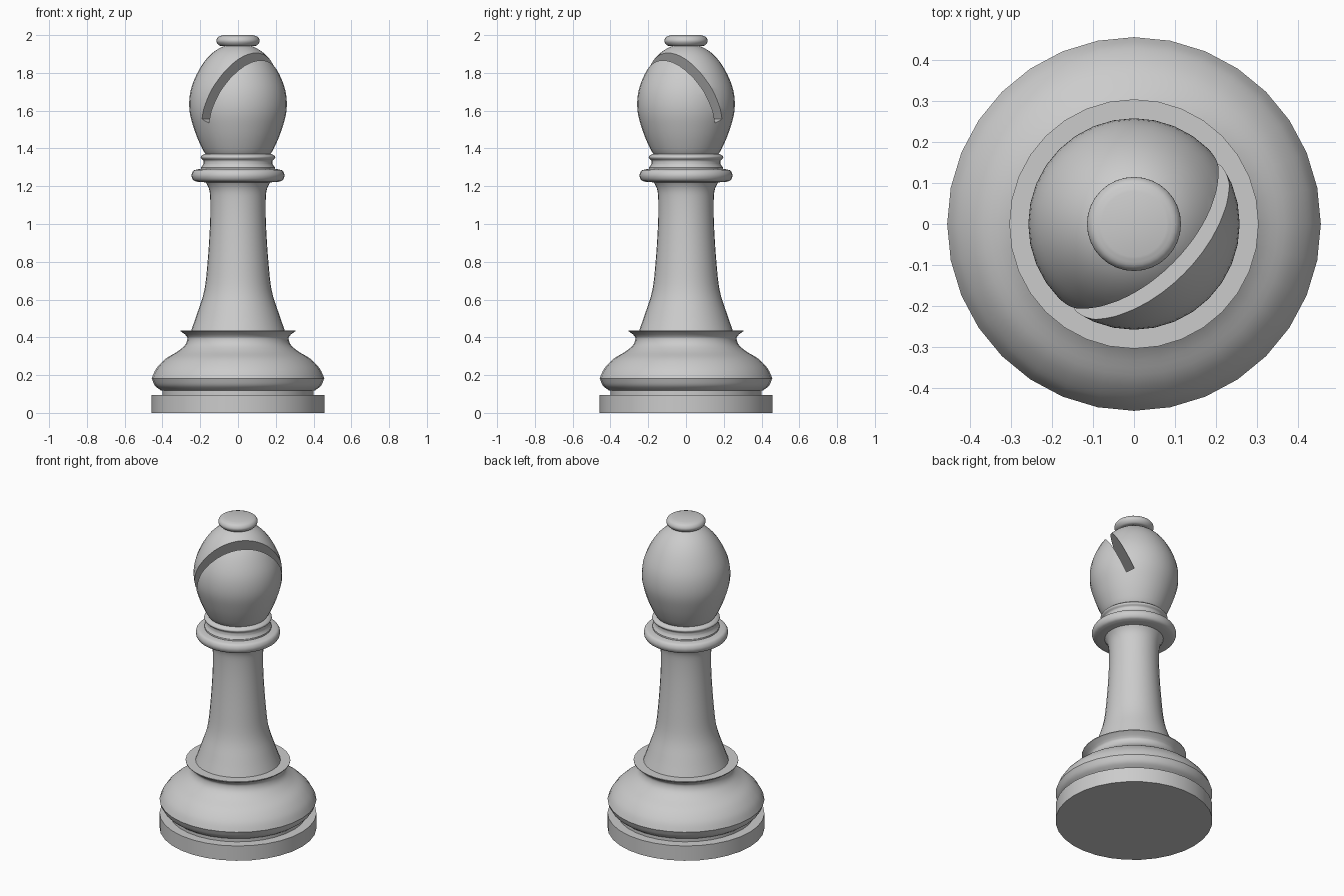
import bpy, bmesh, math
from mathutils import Matrix, Vector

SIDES = 32

cube = bpy.data.objects.get("Cube")
if cube:
    bpy.data.objects.remove(cube, do_unlink=True)

grey = bpy.data.materials.new("light_grey")
grey.use_nodes = True
colour = (0.6, 0.6, 0.6, 1)
grey.diffuse_color = colour
grey.node_tree.nodes["Principled BSDF"].inputs["Base Color"].default_value = colour


def smooth(points, steps=4):
    """Pass a flowing curve through (radius, height) points."""
    pts = [Vector(p) for p in points]
    pts = [2 * pts[0] - pts[1]] + pts + [2 * pts[-1] - pts[-2]]
    out = []
    for a, b, c, d in zip(pts, pts[1:], pts[2:], pts[3:]):
        for i in range(steps):
            t = i / steps
            out.append((b * 2 + (c - a) * t + (a * 2 - b * 5 + c * 4 - d) * t ** 2
                        + (b * 3 - a - c * 3 + d) * t ** 3) / 2)
    return [tuple(p) for p in out + [pts[-2]]]


def add_object(name, bm):
    bmesh.ops.recalc_face_normals(bm, faces=bm.faces)
    mesh = bpy.data.meshes.new(name)
    bm.to_mesh(mesh)
    bm.free()
    mesh.materials.append(grey)
    obj = bpy.data.objects.new(name, mesh)
    bpy.context.collection.objects.link(obj)
    return obj


def select(obj):
    bpy.ops.object.select_all(action='DESELECT')
    obj.select_set(True)
    bpy.context.view_layer.objects.active = obj


def turn(name, profile):
    """Lathe a profile around z and cap both ends."""
    bm = bmesh.new()
    rings = [[bm.verts.new((r * math.cos(a), r * math.sin(a), z))
              for a in (math.tau * i / SIDES for i in range(SIDES))]
             for r, z in profile]
    for low, high in zip(rings, rings[1:]):
        for i in range(SIDES):
            j = (i + 1) % SIDES
            bm.faces.new((low[i], low[j], high[j], high[i]))
    bm.faces.new(rings[0])
    bm.faces.new(rings[-1])
    return add_object(name, bm)


# Foot: plain disc, narrow step, bulging skirt with a flat rim
base = turn("base_disc", [(.457, 0), (.457, .095)])
step = turn("base_step", [(.4, .09), (.4, .125)])
skirt = turn("base_skirt", [(.4, .118)] + smooth([(.41, .12), (.44, .145), (.457, .183)])
             + smooth([(.457, .185), (.432, .235), (.385, .285), (.32, .325), (.28, .36),
                       (.268, .395), (.28, .415)])[1:] + [(.305, .433), (.305, .437)])

# Stem flares at the bottom and under the collar
stem = turn("stem", smooth([(.25, .43), (.215, .53), (.178, .65), (.16, .81), (.148, 1),
                            (.147, 1.13), (.155, 1.19), (.18, 1.235)]))

# Collar: thick rounded ring, then a thin beaded ring
collar = turn("collar", [(.15, 1.22)] + smooth([(.21, 1.222), (.236, 1.232), (.246, 1.257),
                                                (.236, 1.282), (.21, 1.29)]) + [(.15, 1.29)])
bead = turn("collar_bead", [(.195, 1.285), (.195, 1.3)]
            + smooth([(.184, 1.315), (.183, 1.335), (.195, 1.347), (.196, 1.358), (.18, 1.37)]))

# Egg-shaped head
head = turn("head", smooth([(.165, 1.36), (.19, 1.4), (.228, 1.49), (.257, 1.6), (.25, 1.71),
                            (.207, 1.815), (.15, 1.892), (.085, 1.937), (.02, 1.952)]))

# Slanted slot cut across the head
floor, along = Vector((0, 1.545)), Vector((.16, .355)).normalized()
across = Vector((along.y, -along.x)) * .025
corners = [floor - across, floor + across,
           floor + across + along * .7, floor - across + along * .7]
bm = bmesh.new()
face = bm.faces.new([bm.verts.new((p.x, -.5, p.y)) for p in corners])
extruded = bmesh.ops.extrude_face_region(bm, geom=[face])["geom"]
bmesh.ops.translate(bm, vec=(0, 1, 0),
                    verts=[v for v in extruded if isinstance(v, bmesh.types.BMVert)])
bm.transform(Matrix.Rotation(-math.pi / 4, 4, 'Z'))
cutter = add_object("slot_cutter", bm)
cutter.hide_render = True
cut = head.modifiers.new("slot", 'BOOLEAN')
cut.operation, cut.solver, cut.object = 'DIFFERENCE', 'EXACT', cutter
select(head)
bpy.ops.object.modifier_apply(modifier=cut.name)
bpy.data.objects.remove(cutter, do_unlink=True)

# Finial button
finial = turn("finial", smooth([(.075, 1.942), (.1, 1.946), (.115, 1.968), (.105, 1.99),
                                (.08, 2)]))

for part in (base, step, skirt, stem, collar, bead, head, finial):
    select(part)
    bpy.ops.object.shade_smooth_by_angle(angle=math.radians(35))
